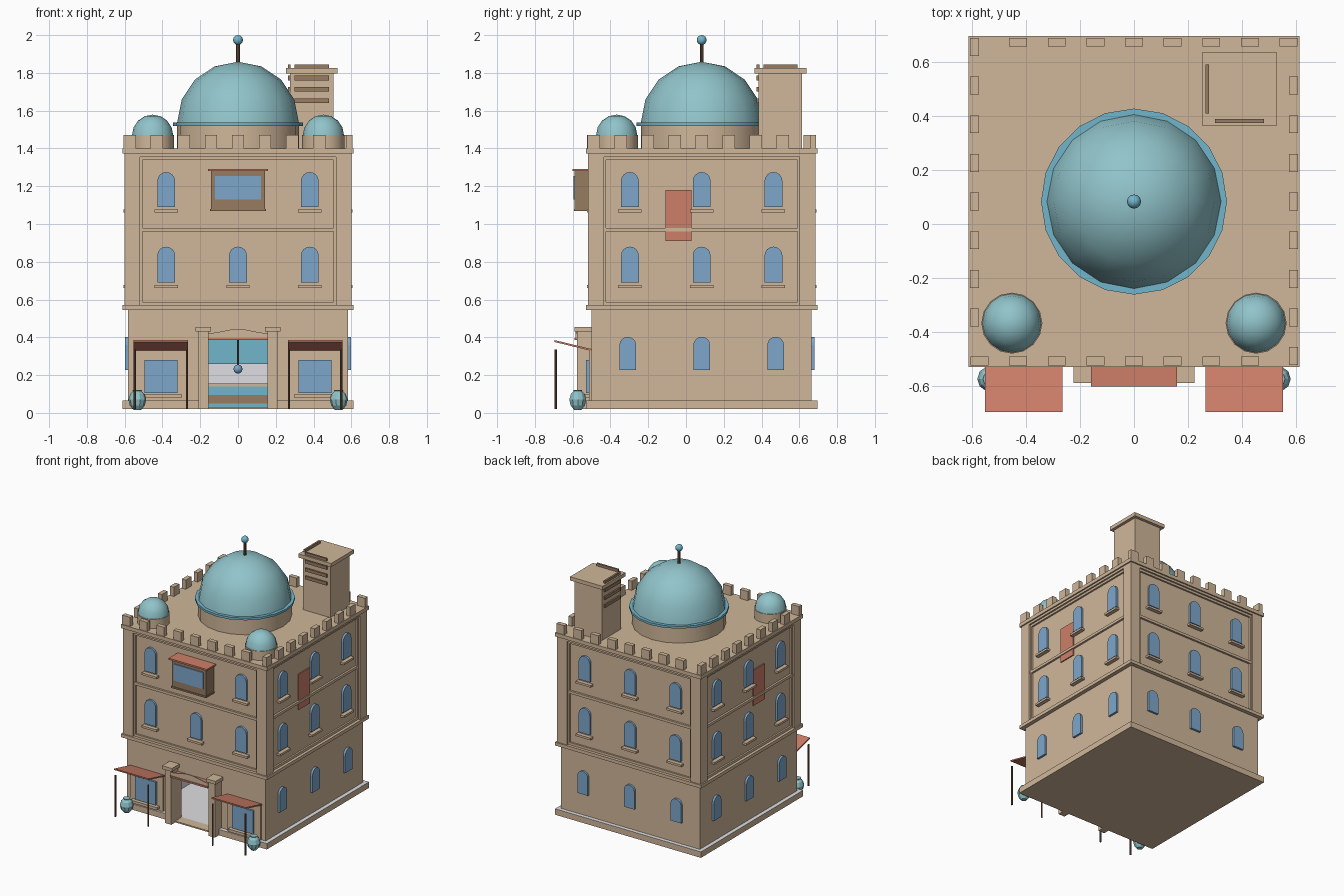
import bpy, bmesh, math
from mathutils import Matrix, Vector

cube = bpy.data.objects.get("Cube")
if cube:
    bpy.data.objects.remove(cube, do_unlink=True)

YC = 0.083  # middle of the building in y


def material(name, r, g, b):
    m = bpy.data.materials.new(name)
    m.use_nodes = True
    m.diffuse_color = (r, g, b, 1)
    m.node_tree.nodes["Principled BSDF"].inputs["Base Color"].default_value = (r, g, b, 1)
    return m


STONE = material("sandstone", 0.63, 0.47, 0.32)
GLASS = material("window blue", 0.21, 0.39, 0.60)
TEAL = material("dome teal", 0.28, 0.55, 0.59)
TILE = material("tile blue", 0.17, 0.47, 0.60)
RED = material("terracotta red", 0.62, 0.21, 0.14)
WOOD = material("wood brown", 0.31, 0.20, 0.12)
DARK = material("dark wood", 0.15, 0.08, 0.05)
PLASTER = material("pale plaster", 0.74, 0.74, 0.77)


def side(k):
    """Frame of one facade: 0 front, 1 right (+x), 2 back, 3 left (-x); outward is local -y."""
    return Matrix.Translation((0, YC, 0)) @ Matrix.Rotation(k * math.pi / 2, 4, "Z")


def finish(name, bm, mat, matrix=None, smooth=None):
    bmesh.ops.recalc_face_normals(bm, faces=bm.faces)
    if matrix:
        bm.transform(matrix)
    me = bpy.data.meshes.new(name)
    bm.to_mesh(me)
    bm.free()
    me.materials.append(mat)
    ob = bpy.data.objects.new(name, me)
    bpy.context.collection.objects.link(ob)
    if smooth:
        bpy.ops.object.select_all(action="DESELECT")
        ob.select_set(True)
        bpy.context.view_layer.objects.active = ob
        bpy.ops.object.shade_smooth_by_angle(angle=math.radians(smooth))
    return ob


def box(name, mat, x, y, z, matrix=None):
    """Box from (low, high) pairs."""
    bm = bmesh.new()
    bmesh.ops.create_cube(bm, size=1)
    for v in bm.verts:
        v.co = [p[0] if c < 0 else p[1] for c, p in zip(v.co, (x, y, z))]
    return finish(name, bm, mat, matrix)


def block(name, half, z, mat=STONE):
    return box(name, mat, (-half, half), (YC - half, YC + half), z)


def plate(name, mat, outline, y0, y1, matrix):
    """Extrude an x-z outline from y0 to y1."""
    bm = bmesh.new()
    face = bm.faces.new([bm.verts.new((x, y0, z)) for x, z in outline])
    new = bmesh.ops.extrude_face_region(bm, geom=[face])["geom"]
    bmesh.ops.translate(bm, vec=(0, y1 - y0, 0), verts=[g for g in new if isinstance(g, bmesh.types.BMVert)])
    return finish(name, bm, mat, matrix)


def lathe(name, mat, profile, sides, at, smooth=None):
    """Revolve (radius, height) points about z."""
    bm = bmesh.new()
    verts = [bm.verts.new((r, 0, z)) for r, z in profile]
    edges = [bm.edges.new(p) for p in zip(verts, verts[1:])]
    bmesh.ops.spin(bm, geom=verts + edges, axis=(0, 0, 1), cent=(0, 0, 0), steps=sides, angle=2 * math.pi)
    bmesh.ops.remove_doubles(bm, verts=bm.verts, dist=0.0001)
    return finish(name, bm, mat, Matrix.Translation(at), smooth)


def cylinder(name, mat, r, z, sides, at):
    return lathe(name, mat, [(0, z[0]), (r, z[0]), (r, z[1]), (0, z[1])], sides, (*at, 0), 40)


def ball(name, mat, r, at, sides=16, rings=8, half=False, smooth=60):
    start = rings // 2 if half else 0
    steps = [math.pi * i / rings for i in range(start, rings + 1)]
    return lathe(name, mat, [(r * math.sin(a), -r * math.cos(a)) for a in steps], sides, at, smooth)


def carve(ob, x, y, z):
    cutter = box("cutter", STONE, x, y, z)
    mod = ob.modifiers.new("carve", "BOOLEAN")
    mod.operation, mod.solver, mod.object = "DIFFERENCE", "EXACT", cutter
    bpy.context.view_layer.objects.active = ob
    bpy.ops.object.modifier_apply(modifier="carve")
    bpy.data.objects.remove(cutter, do_unlink=True)


# Plinth and ground floor, hollowed for the shop hall behind the entrance
plinth = block("plinth", 0.612, (0.02, 0.065))
ground = block("ground_floor", 0.582, (0.065, 0.545))
for ob, top in ((plinth, 0.1), (ground, 0.385)):
    carve(ob, (-0.158, 0.158), (-0.7, -0.4), (0.03, top))
    carve(ob, (-0.42, 0.42), (-0.45, 0.35), (0.03, top))
    ob.data.materials.clear()
    for m in (STONE, PLASTER):
        ob.data.materials.append(m)
    for f in ob.data.polygons:
        c = f.center
        inside = abs(c.x) < 0.43 and -0.46 < c.y < 0.36 and 0.025 < c.z < 0.39
        toward = f.normal.dot(Vector((0, -0.05, 0.21)) - c) > 0
        f.material_index = int(inside and toward)

# Hall interior
for name, mat, z in (("wall_tiles", TILE, (0.26, 0.385)), ("counter_tiles", TILE, (0.095, 0.14)),
                     ("counter_base", WOOD, (0.05, 0.095)), ("basin", TILE, (0.03, 0.05)),
                     ("counter_top", STONE, (0.14, 0.155))):
    box(name, mat, (-0.42, 0.42), (0.3, 0.35), z)
cylinder("lantern_chain", DARK, 0.004, (0.25, 0.385), 6, (0, 0.25))
ball("lantern", GLASS, 0.024, (0, 0.25, 0.232), 8, 6)

# Upper storeys
block("upper_floors", 0.577, (0.56, 1.37))
block("lower_cornice", 0.612, (0.545, 0.57))
block("roof_cornice", 0.612, (1.372, 1.4))
block("cornice_moulding", 0.602, (1.355, 1.372))
for sx in (-1, 1):
    for sy in (-1, 1):
        x, y = sx * 0.56, YC + sy * 0.56
        box("corner_pier", STONE, (x - 0.042, x + 0.042), (y - 0.042, y + 0.042), (0.57, 1.355))


def window(k, u, z, half, height, wall, sill=True):
    """Arched pane with an optional sill."""
    spring = z + height - half
    arch = [(u + half * math.cos(a), spring + half * math.sin(a))
            for a in (math.pi * i / 8 for i in range(9))]
    plate("arched_window", GLASS, [(u - half, z), (u + half, z)] + arch, -wall - 0.016, -wall + 0.01, side(k))
    if sill:
        box("window_sill", STONE, (u - 0.062, u + 0.062), (-wall - 0.03, -wall + 0.01),
            (z - 0.03, z - 0.014), side(k))


# Facades: bands, frames, windows and battlements
for k in range(4):
    for name, z, d in (("base_band", (0.57, 0.588), 0.59), ("floor_band", (0.96, 0.98), 0.592),
                       ("top_band", (1.338, 1.355), 0.59)):
        box(name, STONE, (-0.518, 0.518), (-d, -0.57), z, side(k))
    for s in (-1, 1):
        box("frame_strip", STONE, (s * 0.512 - 0.006, s * 0.512 + 0.006), (-0.59, -0.57), (0.588, 1.338), side(k))
    for u in (-0.38, 0, 0.38):
        window(k, u, 0.69, 0.047, 0.19, 0.577)
        if k or u:
            window(k, u, 1.09, 0.047, 0.185, 0.577)
        if k:
            window(k, u * 1.03, 0.228, 0.044, 0.175, 0.582, sill=False)
    for i in range(8):
        u = (i - 4) * 0.143
        box("merlon", STONE, (u - 0.033, u + 0.033), (-0.606, -0.573), (1.4, 1.47), side(k))

# Hanging rugs on both flanks
for k, u in ((1, -0.123), (3, 0.123)):
    box("hanging_rug", RED, (u - 0.068, u + 0.068), (-0.585, -0.577), (0.91, 1.18), side(k))

# Projecting wooden bay above the entrance
F = side(0)
box("bay_body", WOOD, (-0.143, 0.143), (-0.672, -0.57), (1.075, 1.28), F)
box("bay_glass", GLASS, (-0.122, 0.122), (-0.679, -0.672), (1.13, 1.255), F)
box("bay_roof", RED, (-0.16, 0.16), (-0.685, -0.57), (1.28, 1.292), F)
box("bay_foot", WOOD, (-0.148, 0.148), (-0.677, -0.57), (1.068, 1.08), F)

# Entrance portal
for s in (-1, 1):
    x = s * 0.183
    box("portal_pillar", STONE, (x - 0.027, x + 0.027), (-0.66, -0.57), (0.02, 0.43), F)
    box("portal_cap", STONE, (x - 0.041, x + 0.041), (-0.672, -0.57), (0.43, 0.455), F)
box("portal_canopy", RED, (-0.158, 0.158), (-0.674, -0.57), (0.385, 0.397), F)
steps = [i / 6 - 1 for i in range(13)]
gable = [(t * 0.158, 0.422 + 0.011 * (1 + math.cos(math.pi * t))) for t in steps]
plate("portal_gable", STONE, [(0.158, 0.395), (-0.158, 0.395)] + gable, -0.668, -0.66, F)

# Shop fronts with awnings, poles and urns
for s in (-1, 1):
    x = s * 0.408
    box("shop_surround", STONE, (x - 0.138, x + 0.138), (-0.596, -0.57), (0.065, 0.33), F)
    box("shop_window", GLASS, (x - 0.087, x + 0.087), (-0.612, -0.59), (0.105, 0.28), F)
    box("shop_sill", STONE, (x - 0.11, x + 0.11), (-0.63, -0.59), (0.08, 0.1), F)
    plate("awning", RED, [(-0.695, 0.375), (-0.695, 0.385), (-0.5, 0.338), (-0.5, 0.328)],
          x - 0.144, x + 0.144, Matrix(((0, 1, 0, 0), (1, 0, 0, 0), (0, 0, 1, 0), (0, 0, 0, 1))))
    for dx in (-0.138, 0.138):
        cylinder("awning_pole", DARK, 0.006, (0.02, 0.335), 8, (x + dx, -0.689))
    lathe("urn", TEAL, [(0, 0), (0.02, 0), (0.04, 0.025), (0.047, 0.055), (0.038, 0.085),
                        (0.022, 0.1), (0.026, 0.107), (0, 0.107)], 10, (s * 0.533, -0.573, 0.015))

# Main dome with drum, ring and finial
cylinder("dome_drum", STONE, 0.322, (1.4, 1.522), 20, (0, YC))
cylinder("dome_ring", TILE, 0.344, (1.52, 1.537), 20, (0, YC))
ball("main_dome", TEAL, 0.322, (0, YC, 1.537), half=True)
cylinder("finial_pole", DARK, 0.01, (1.85, 1.96), 8, (0, YC))
ball("finial_ball", TILE, 0.026, (0, YC, 1.974), 12, 8)

# Small corner domes
for s in (-1, 1):
    cylinder("small_drum", STONE, 0.113, (1.4, 1.47), 16, (s * 0.452, -0.367))
    ball("small_dome", TEAL, 0.109, (s * 0.452, -0.367, 1.47), half=True)

# Wind tower with slats on its front and left
T = Matrix.Translation((0.39, 0.5, 0))
box("tower_shaft", STONE, (-0.115, 0.115), (-0.115, 0.115), (1.4, 1.8), T)
box("tower_cap", STONE, (-0.137, 0.137), (-0.137, 0.137), (1.797, 1.825), T)
for turn in (0, -1):
    for i in range(4):
        z = 1.653 + i * 0.06
        box("tower_slat", WOOD, (-0.091, 0.091), (-0.126, -0.112), (z - 0.012, z + 0.012),
            T @ Matrix.Rotation(turn * math.pi / 2, 4, "Z"))
